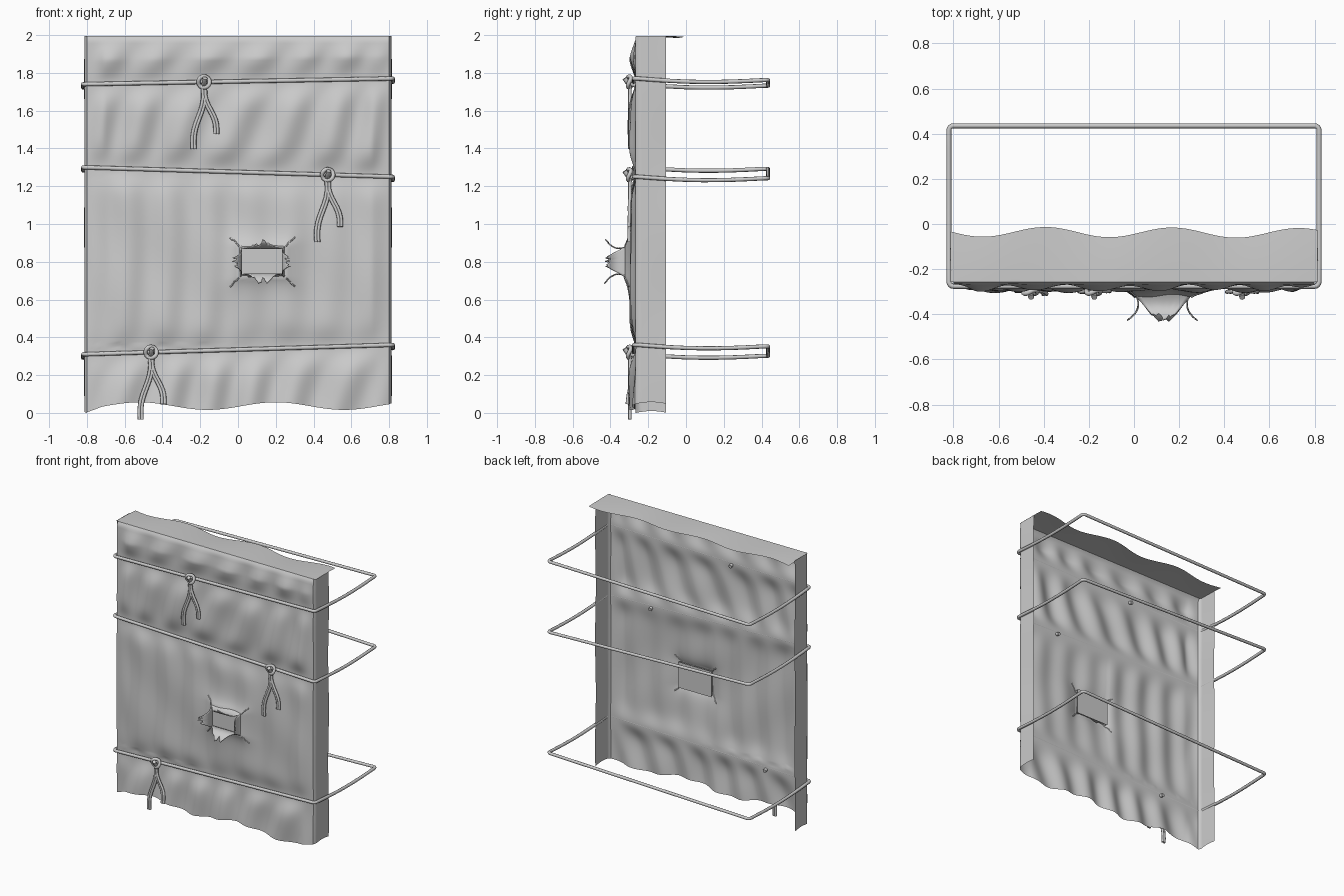
import bpy, bmesh, math, random
from mathutils import Vector

random.seed(4)
cube = bpy.data.objects.get("Cube")
if cube:
    bpy.data.objects.remove(cube, do_unlink=True)


def make_material(name, rgb):
    m = bpy.data.materials.new(name)
    m.use_nodes = True
    m.diffuse_color = (*rgb, 1)
    m.node_tree.nodes["Principled BSDF"].inputs["Base Color"].default_value = (*rgb, 1)
    return m


grey = make_material("light grey", (0.6, 0.6, 0.6))

# left height and right height of each cord, and where its knot sits
CORDS = {"upper": (1.74, 1.77, -0.18), "middle": (1.30, 1.25, 0.475), "lower": (0.31, 0.36, -0.46)}
HOLE_X, HOLE_Z, HALF_W, HALF_H = 0.13, 0.8, 0.125, 0.085


def cord_z(cord, x):
    a, b, _ = CORDS[cord]
    return a + (b - a) * (x + 0.82) / 1.64


def front_y(x, z):
    """Depth of the wrinkled front panel, pulled in under the cords."""
    d = min(abs(z - cord_z(c, x)) for c in CORDS)
    d = min(d, max(0, 2 - z))
    pin = 1 - math.exp(-(d / 0.09) ** 2)
    edge = min(1, max(0, (0.81 - abs(x)) / 0.1))
    if 0.36 < z < 1.26:
        fold = 0.6 * math.sin(29 * x + 0.4 * math.sin(5 * z)) * (1 if x < 0 else 0.6)
    else:
        fold = math.sin(26 * x - 7 * z + math.sin(4 * x + 2 * z))
    y = -0.266 - pin * edge * (0.021 + 0.015 * fold + 0.004 * math.sin(9 * x + 11 * z))
    # tented cloth around the tear
    dx = max(0, abs(x - HOLE_X) - HALF_W)
    dz = max(0, abs(z - HOLE_Z) - HALF_H)
    return y - 0.035 * math.exp(-math.hypot(dx, dz) / 0.06)


def hem_z(x):
    return 0.036 + 0.02 * math.cos(8.7 * (x - 0.2)) - 0.02 * max(0, -x - 0.72) / 0.09


def grid_object(name, nu, nv, fn, keep=None):
    """Sheet built from a function of two 0..1 parameters."""
    bm = bmesh.new()
    v = [[bm.verts.new(fn(i / nu, j / nv)) for i in range(nu + 1)] for j in range(nv + 1)]
    for j in range(nv):
        for i in range(nu):
            f = bm.faces.new((v[j][i], v[j][i + 1], v[j + 1][i + 1], v[j + 1][i]))
            f.smooth = True
            if keep and not keep(f.calc_center_median()):
                bm.faces.remove(f)
    loose = [p for p in bm.verts if not p.link_faces]
    bmesh.ops.delete(bm, geom=loose, context="VERTS")
    me = bpy.data.meshes.new(name)
    bm.to_mesh(me)
    bm.free()
    me.materials.append(grey)
    ob = bpy.data.objects.new(name, me)
    bpy.context.collection.objects.link(ob)
    return ob


# Front panel with the rectangular tear cut out
def panel(u, t):
    x = -0.8 + 1.6 * u
    z = hem_z(x) + t * (1.995 - hem_z(x))
    return x, front_y(x, z) + 0.012 * max(0, t - 0.99) * 100, z


def outside_tear(c):
    return abs(c.x - HOLE_X) > HALF_W - 0.01 or abs(c.z - HOLE_Z) > HALF_H - 0.01


grid_object("front_panel", 120, 150, panel, outside_tear)

# Side returns, rounded at the front corner
for side, name in ((-1, "right_return"), (1, "left_return")):
    def side_sheet(u, t, s=side):
        low = hem_z(s * 0.81) + 0.01 * math.sin(3 * u)
        z = low + t * (1.995 - low)
        y = front_y(s * 0.8, z) + u * (-0.106 - front_y(s * 0.8, z))
        x = 0.8 + 0.012 * math.sin(min(1, u * 6) * math.pi / 2) + 0.003 * math.sin(8 * z) * u
        return s * x, y, z
    grid_object(name, 24, 60, side_sheet)


# Top return with a wavy rear edge
def top_sheet(u, t):
    x = -0.812 + 1.624 * u
    back = -0.037 + 0.022 * math.cos(11.2 * (x - 0.17)) - 0.004 * x
    y = -0.258 + t * (back + 0.258)
    return x, y, 1.995 + 0.004 * math.sin(9 * x) * t - 0.006 * t * t


grid_object("top_return", 80, 10, top_sheet)

# Cloth lying behind the tear
grid_object("tear_backing", 8, 8, lambda u, t: (
    HOLE_X + (u - 0.5) * 0.27, -0.288, HOLE_Z + (t - 0.5) * 0.19))

# Four torn flaps that fold outward and curl back at their ragged tips
for name, dx, dz in (("top", 0, 1), ("bottom", 0, -1), ("right", -1, 0), ("left", 1, 0)):
    half = HALF_W if dz else HALF_H
    reach = HALF_H if dz else HALF_W
    rag = [random.uniform(0.8, 1.1) for _ in range(13)]

    def flap(u, t, dx=dx, dz=dz, half=half, reach=reach, rag=rag):
        t *= rag[round(u * 12)]
        across = (u - 0.5) * 2 * half * (1.1 - 0.8 * t)
        out = reach - 0.025 * math.sin(t * 2.2) + 0.04 * t ** 3
        y = -0.30 - 0.12 * t
        return HOLE_X + dx * out + abs(dz) * across, y, HOLE_Z + dz * out + abs(dx) * across
    ob = grid_object("tear_flap_" + name, 12, 10, flap)
    ob.modifiers.new("thickness", "SOLIDIFY").thickness = 0.006


def tube(name, points, radius, closed=False):
    """Round cord that follows a list of points."""
    cu = bpy.data.curves.new(name, "CURVE")
    cu.dimensions = "3D"
    cu.bevel_depth = radius
    cu.bevel_resolution = 2
    cu.use_fill_caps = True
    sp = cu.splines.new("POLY")
    sp.points.add(len(points) - 1)
    for p, co in zip(sp.points, points):
        p.co = (*co, 1)
    sp.use_cyclic_u = closed
    sp.use_smooth = True
    cu.materials.append(grey)
    ob = bpy.data.objects.new(name, cu)
    bpy.context.collection.objects.link(ob)
    return ob


# Small ragged splits running out from the tear corners
for i, (sx, sz) in enumerate(((-1, -1), (1, -1), (-1, 1), (1, 1))):
    pts = []
    for k in range(5):
        x = HOLE_X + sx * (HALF_W + 0.012 * k)
        z = HOLE_Z + sz * (HALF_H + 0.012 * k) + random.uniform(-0.005, 0.005)
        pts.append((x, front_y(x, z), z))
    tube(f"tear_split_{i + 1}", pts, 0.004)

# Cords, knots and hanging tails
for cord, (zl, zr, kx) in CORDS.items():
    loop = []
    r = 0.02
    for cx, cy, a0 in ((0.8, 0.415, 0), (-0.8, 0.415, 90), (-0.8, -0.256, 180), (0.8, -0.256, 270)):
        for k in range(5):
            a = math.radians(a0 + k * 22.5)
            x, y = cx + r * math.cos(a), cy + r * math.sin(a)
            loop.append((x, y, cord_z(cord, x) - (0.008 if cy > 0 else 0)))
        # sagging side runs between front and back corners
        if a0 in (90, 270):
            for k in range(1, 8):
                f = k / 8 if a0 == 270 else 1 - k / 8
                x, y = (0.82 if a0 == 270 else -0.82), -0.256 + 0.671 * f
                loop.append((x, y, cord_z(cord, x) - 0.008 * f - 0.014 * math.sin(math.pi * f)))
    tube(cord + "_cord", loop, 0.011, True)

    kz = cord_z(cord, kx)
    ring = [(kx + 0.03 * math.cos(a), -0.30 + 0.008 * math.sin(2 * a), kz + 0.03 * math.sin(a))
            for a in (k * math.tau / 20 for k in range(20))]
    tube(cord + "_knot_ring", ring, 0.011, True)
    tube(cord + "_knot_core", [(kx - 0.008, -0.245, kz - 0.02), (kx, -0.305, kz - 0.01),
                               (kx + 0.005, -0.325, kz + 0.02)], 0.013)
    for side, ex, ez in (("right", -0.055, -0.355), ("left", 0.065, -0.275)):
        pts = []
        for k in range(11):
            f = k / 10
            x = kx + ex * f + 0.012 * math.sin(f * math.tau) * (1 if ex < 0 else -1)
            z = kz - 0.02 + (ez + 0.02) * f
            pts.append((x, min(front_y(x, z), -0.285) - 0.012, z))
        for n in (-1, 1):
            tube(f"{cord}_tail_{side}_{'a' if n < 0 else 'b'}",
                 [Vector(p) + Vector((n * 0.007, 0, 0)) for p in pts], 0.009)
